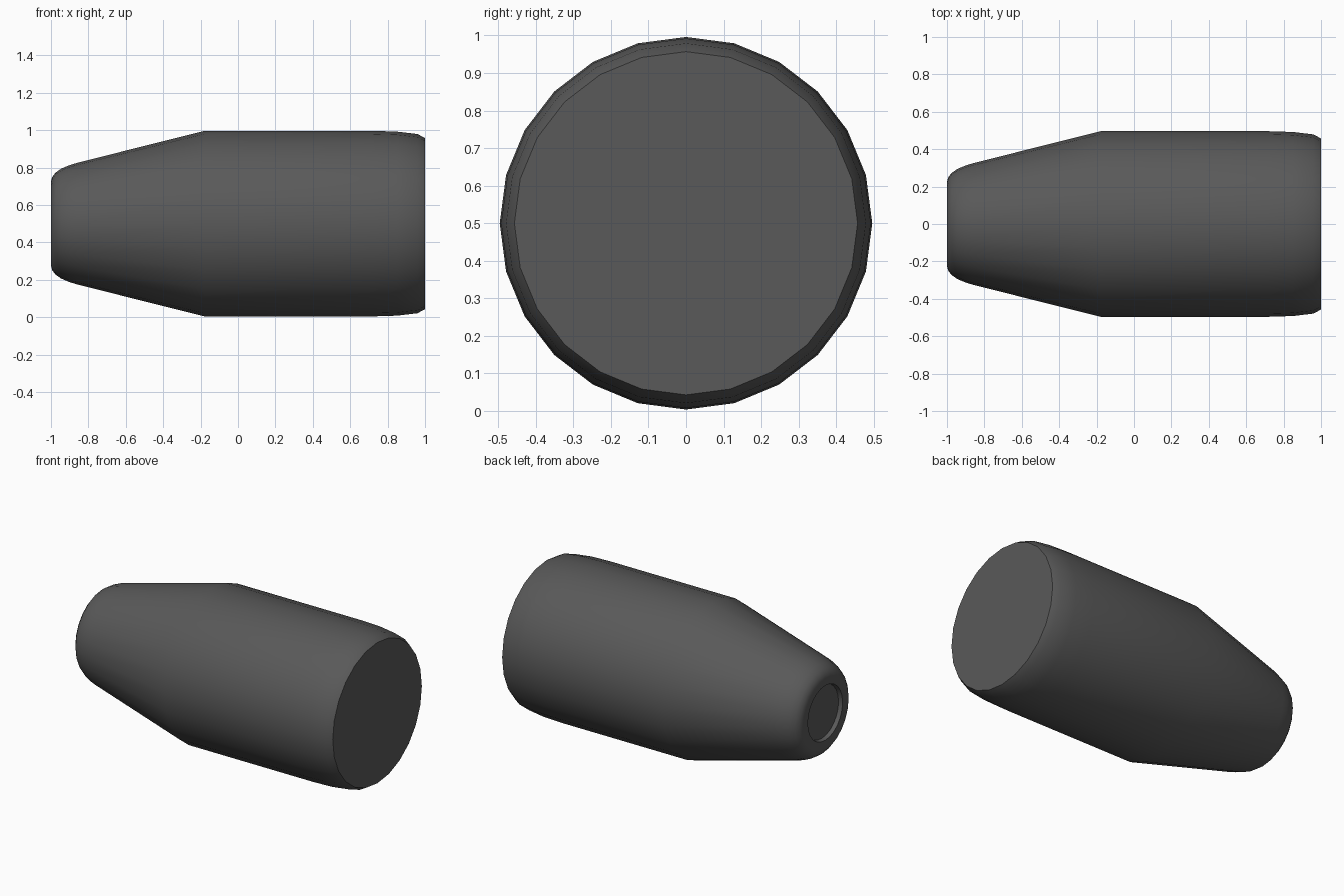
import bpy, bmesh
from math import sin, cos, pi, radians

if "Cube" in bpy.data.objects:
    bpy.data.objects.remove(bpy.data.objects["Cube"])

SIDES = 24
# (x, radius) from the recessed nose floor, around the outside, to the flat back end
PROFILE = [(-0.975, 0.172), (-1.0, 0.178), (-1.0, 0.225), (-0.993, 0.25),
           (-0.975, 0.273), (-0.945, 0.294), (-0.90, 0.313), (-0.86, 0.325),
           (-0.18, 0.496), (0.72, 0.496), (0.85, 0.492), (0.96, 0.479), (1.0, 0.457)]

# lathe the profile around the x axis
bm = bmesh.new()
rings = []
for x, r in PROFILE:
    rings.append([bm.verts.new((x, r * sin(2 * pi * i / SIDES), 0.5 + r * cos(2 * pi * i / SIDES)))
                  for i in range(SIDES)])
for a, b in zip(rings, rings[1:]):
    for i in range(SIDES):
        j = (i + 1) % SIDES
        bm.faces.new((a[i], a[j], b[j], b[i]))

# recessed nose floor and back cap
bm.faces.new(rings[0])
bm.faces.new(rings[-1])
bmesh.ops.recalc_face_normals(bm, faces=bm.faces)

mesh = bpy.data.meshes.new("tapered_body")
bm.to_mesh(mesh)
bm.free()
body = bpy.data.objects.new("tapered_body", mesh)
bpy.context.collection.objects.link(body)

# dark grey finish
mat = bpy.data.materials.new("dark_grey")
mat.diffuse_color = (0.1, 0.1, 0.1, 1)
mat.use_nodes = True
mat.node_tree.nodes["Principled BSDF"].inputs["Base Color"].default_value = mat.diffuse_color
mesh.materials.append(mat)

# smooth sides, sharp end rims
bpy.context.view_layer.objects.active = body
body.select_set(True)
bpy.ops.object.shade_smooth_by_angle(angle=radians(35))
